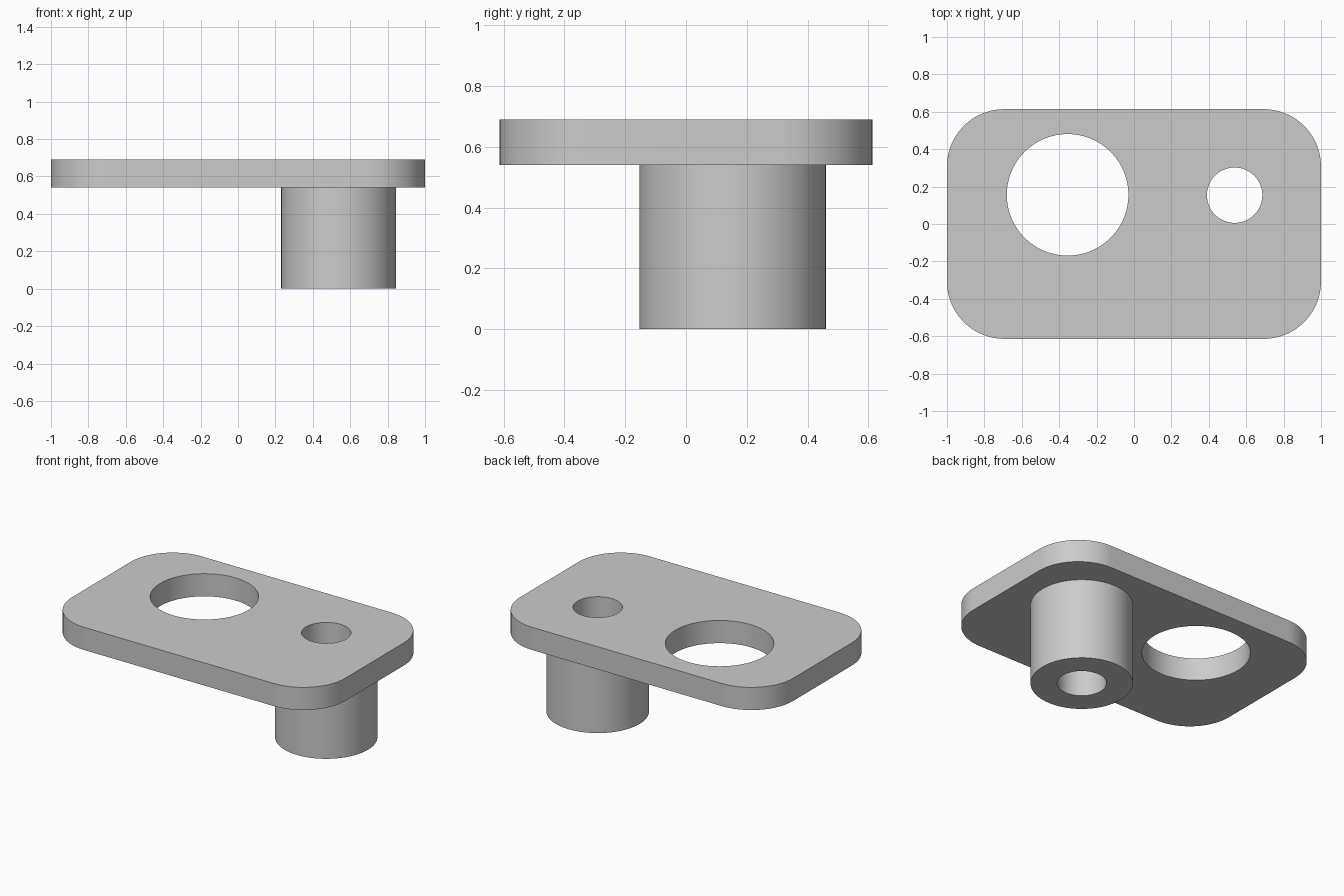
import bpy, bmesh
from math import cos, sin, pi, radians

if "Cube" in bpy.data.objects:
    bpy.data.objects.remove(bpy.data.objects["Cube"], do_unlink=True)

BOTTOM, TOP = 0.54, 0.69
HALF_X, HALF_Y, CORNER = 1.0, 0.614, 0.307
BOSS = (0.538, 0.154)
WINDOW = (-0.355, 0.156)

grey = bpy.data.materials.new("plain grey")
grey.use_nodes = True
colour = (0.6, 0.6, 0.6, 1)
grey.diffuse_color = colour
grey.node_tree.nodes["Principled BSDF"].inputs["Base Color"].default_value = colour


def arc(centre, radius, start, sweep, steps):
    return [(centre[0] + radius * cos(start + sweep * i / steps),
             centre[1] + radius * sin(start + sweep * i / steps)) for i in range(steps + 1)]


def prism(name, outline, z0, z1):
    """Extrude a closed outline from z0 to z1."""
    bm = bmesh.new()
    face = bm.faces.new([bm.verts.new((x, y, z0)) for x, y in outline])
    top = bmesh.ops.extrude_face_region(bm, geom=[face], use_keep_orig=True)["geom"]
    for v in top:
        if isinstance(v, bmesh.types.BMVert):
            v.co.z = z1
    bmesh.ops.recalc_face_normals(bm, faces=bm.faces)
    mesh = bpy.data.meshes.new(name)
    bm.to_mesh(mesh)
    bm.free()
    mesh.materials.append(grey)
    obj = bpy.data.objects.new(name, mesh)
    bpy.context.collection.objects.link(obj)
    return obj


def cylinder(name, centre, radius, z0, z1):
    return prism(name, arc(centre, radius, 0, 2 * pi, 96)[:-1], z0, z1)


def combine(target, tool, operation):
    """Apply a boolean and remove the tool object."""
    mod = target.modifiers.new(operation.lower(), "BOOLEAN")
    mod.object, mod.operation, mod.solver = tool, operation, "EXACT"
    bpy.context.view_layer.objects.active = target
    bpy.ops.object.modifier_apply(modifier=mod.name)
    bpy.data.objects.remove(tool, do_unlink=True)


# Plate with rounded corners
outline = []
for i, (sx, sy) in enumerate([(1, 1), (-1, 1), (-1, -1), (1, -1)]):
    centre = (sx * (HALF_X - CORNER), sy * (HALF_Y - CORNER))
    outline += arc(centre, CORNER, i * pi / 2, pi / 2, 24)
bracket = prism("bracket_plate_with_boss", outline, BOTTOM, TOP)

# Hanging boss, its bore, and the large opening
combine(bracket, cylinder("boss", BOSS, 0.307, 0, BOTTOM + 0.05), "UNION")
combine(bracket, cylinder("bore_cutter", BOSS, 0.148, -0.1, TOP + 0.1), "DIFFERENCE")
combine(bracket, cylinder("window_cutter", WINDOW, 0.325, BOTTOM - 0.1, TOP + 0.1), "DIFFERENCE")

bpy.ops.object.select_all(action="DESELECT")
bracket.select_set(True)
bpy.context.view_layer.objects.active = bracket
bpy.ops.object.shade_smooth_by_angle(angle=radians(30))
